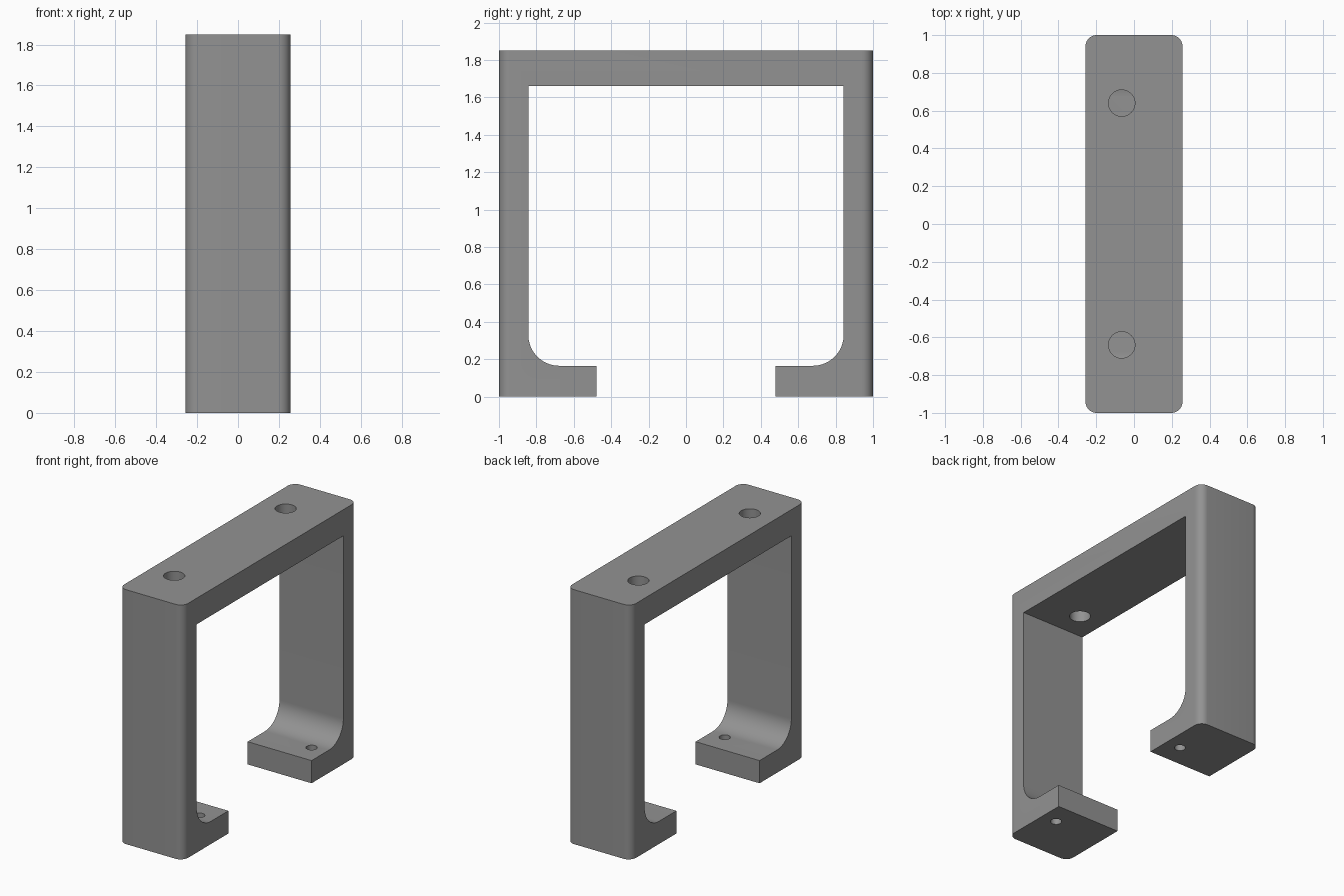
import bpy, bmesh, math

if "Cube" in bpy.data.objects:
    bpy.data.objects.remove(bpy.data.objects["Cube"])

HALF_W = 0.257      # half width along x
HEIGHT = 1.85
FILLET = 0.165      # inner radius between leg and foot
WALL, FOOT_END, FOOT_TOP, BAR_BOTTOM = 0.843, 0.478, 0.165, 1.66

grey = bpy.data.materials.new("plain grey")
grey.diffuse_color = (0.29, 0.29, 0.29, 1)
grey.use_nodes = True
grey.node_tree.nodes["Principled BSDF"].inputs["Base Color"].default_value = grey.diffuse_color

# Right half of the side profile (y, z), mirrored for the left half
half = [(1, HEIGHT), (1, 0), (FOOT_END, 0), (FOOT_END, FOOT_TOP)]
for i in range(17):
    a = -math.pi / 2 + i * math.pi / 32
    half.append((WALL - FILLET + FILLET * math.cos(a),
                 FOOT_TOP + FILLET + FILLET * math.sin(a)))
half.append((WALL, BAR_BOTTOM))
profile = half + [(-y, z) for y, z in reversed(half)]

# Bracket body: extrude the profile across x
bm = bmesh.new()
face = bm.faces.new([bm.verts.new((-HALF_W, y, z)) for y, z in profile])
out = bmesh.ops.extrude_face_region(bm, geom=[face])
bmesh.ops.translate(bm, vec=(2 * HALF_W, 0, 0),
                    verts=[v for v in out["geom"] if isinstance(v, bmesh.types.BMVert)])

# Round the four outer vertical corners
corners = [e for e in bm.edges
           if all(abs(abs(v.co.y) - 1) < 1e-4 for v in e.verts)
           and abs(e.verts[0].co.z - e.verts[1].co.z) > 1]
bmesh.ops.bevel(bm, geom=corners, offset=0.06, segments=10, profile=0.5, affect='EDGES')
bmesh.ops.recalc_face_normals(bm, faces=bm.faces)
mesh = bpy.data.meshes.new("bracket")
bm.to_mesh(mesh)
bm.free()
bracket = bpy.data.objects.new("bracket", mesh)
bpy.context.collection.objects.link(bracket)
mesh.materials.append(grey)


def drill(x, y, z, radius, depth):
    """Cut a vertical round hole through the bracket."""
    bpy.ops.mesh.primitive_cylinder_add(vertices=48, radius=radius, depth=depth,
                                        location=(x, y, z))
    cutter = bpy.context.object
    cutter.name = "hole_cutter"
    cutter.hide_render = True
    cutter.data.materials.append(grey)
    bpy.ops.object.select_all(action='DESELECT')
    bpy.context.view_layer.objects.active = bracket
    bracket.select_set(True)
    mod = bracket.modifiers.new("hole", 'BOOLEAN')
    mod.operation = 'DIFFERENCE'
    mod.solver = 'EXACT'
    mod.object = cutter
    bpy.ops.object.modifier_apply(modifier=mod.name)
    bpy.data.objects.remove(cutter)


for side in (-1, 1):
    drill(-0.065, side * 0.64, 1.76, 0.07, 0.4)    # large holes in the top bar
    drill(0.14, side * 0.645, 0.08, 0.037, 0.4)    # small holes in the feet

bpy.ops.object.shade_smooth_by_angle(angle=math.radians(30))
